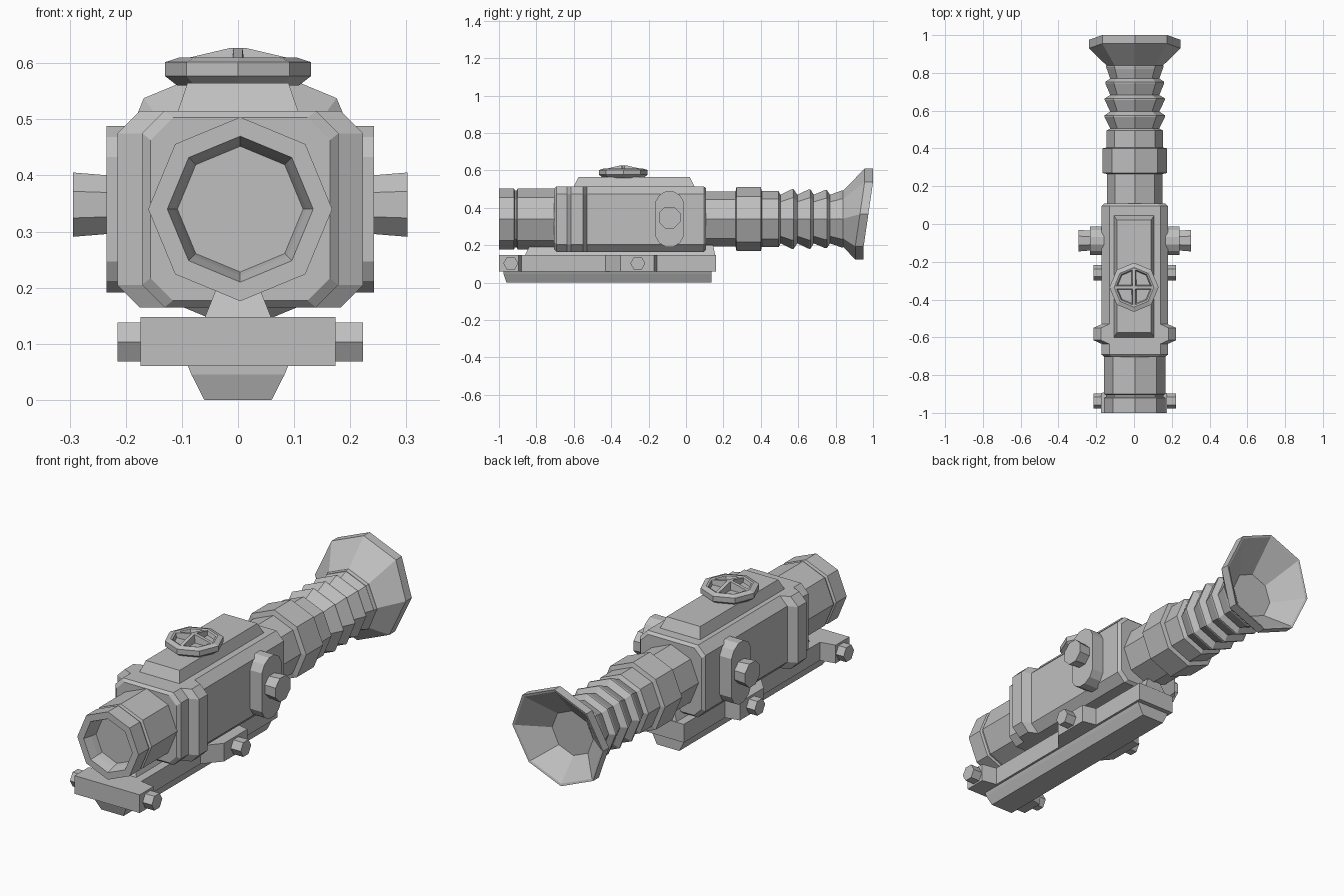
import bpy, bmesh
from math import sin, cos, pi

if "Cube" in bpy.data.objects:
    bpy.data.objects.remove(bpy.data.objects["Cube"], do_unlink=True)

grey = bpy.data.materials.new("plain grey")
grey.use_nodes = True
COLOUR = (0.52, 0.52, 0.52, 1)
grey.diffuse_color = COLOUR
grey.node_tree.nodes["Principled BSDF"].inputs["Base Color"].default_value = COLOUR
CX, AXIS_Z = 0.004, 0.34


def loft(name, rings):
    """Skin a list of equal-sized rings and cap both ends."""
    bm = bmesh.new()
    rows = [[bm.verts.new(p) for p in ring] for ring in rings]
    n = len(rows[0])
    for a, b in zip(rows, rows[1:]):
        for i in range(n):
            j = (i + 1) % n
            bm.faces.new((a[i], a[j], b[j], b[i]))
    bm.faces.new(rows[0][::-1])
    bm.faces.new(rows[-1])
    bmesh.ops.recalc_face_normals(bm, faces=bm.faces)
    mesh = bpy.data.meshes.new(name)
    bm.to_mesh(mesh)
    bm.free()
    mesh.materials.append(grey)
    ob = bpy.data.objects.new(name, mesh)
    bpy.context.collection.objects.link(ob)
    return ob


def ngon(r, n=8, turn=0.0):
    return [(r * cos(2 * pi * i / n + turn), r * sin(2 * pi * i / n + turn)) for i in range(n)]


def tube(name, profile):
    """Octagonal turning along y from (y, radius) pairs."""
    return loft(name, [[(CX + u, y, AXIS_Z + v) for u, v in ngon(r)] for y, r in profile])


def side_rod(name, side, y, z, profile, n, stretch=0.0, turn=0.0):
    """Turning along x from (x, radius) pairs; stretch makes it a stadium."""
    return loft(name, [[(CX + side * x, y + u, z + v + (stretch if v > 0 else -stretch))
                        for u, v in ngon(r, n, turn)] for x, r in profile])


def prism(name, sections):
    """Box-like loft along z from (z, half width, y front, y back)."""
    return loft(name, [[(-w, a, z), (w, a, z), (w, b, z), (-w, b, z)] for z, w, a, b in sections])


# Front objective tube with collar groove and recessed lens
tube("objective_tube", [(-0.93, 0.112), (-0.96, 0.118), (-1, 0.13), (-1, 0.164), (-0.92, 0.164),
                        (-0.915, 0.152), (-0.905, 0.152), (-0.9, 0.164), (-0.69, 0.164)])

# Main housing: chamfered box with a wider band near the front
def housing_ring(y, w, inset=0.0):
    lo, hi, c = 0.165 + inset, 0.515 - inset, 0.04
    w -= inset
    half = [(w - c, lo), (w, lo + c), (w, hi - c), (w - c, hi)]
    return [(CX + x, y, z) for x, z in half + [(-x, z) for x, z in half[::-1]]]

loft("housing", [housing_ring(*s) for s in (
    (-0.705, 0.172, 0.012), (-0.692, 0.175), (-0.635, 0.175), (-0.615, 0.219), (-0.55, 0.219),
    (-0.53, 0.175), (0.095, 0.175), (0.108, 0.175, 0.012))])

# Raised plate on top
prism("top_plate", [(0.505, 0.11, -0.602, 0.047), (0.515, 0.107, -0.6, 0.045), (0.565, 0.09, -0.575, 0.02)])

# Rear tube with collar, then the ribbed bellows
rear = [(0.09, 0.147), (0.265, 0.147), (0.27, 0.172), (0.4, 0.172), (0.405, 0.15), (0.495, 0.15)]
for start, peak in ((0.505, 0.16), (0.595, 0.159), (0.683, 0.156), (0.77, 0.152)):
    rear += [(start, 0.13), (start + 0.062, peak), (start + 0.07, peak)]
tube("rear_tube_and_bellows", rear + [(0.845, 0.13)])

# Flared eyecup: slanted rim, hollow inside
def cup_ring(y, r, lean, z=0.366):
    return [(CX + u, y + lean * max(-1, min(1, v / (0.7 * r))), z + v) for u, v in ngon(r)]

loft("eyecup", [cup_ring(0.82, 0.148, 0, 0.342), cup_ring(0.84, 0.15, 0, 0.342),
                cup_ring(0.93, 0.243, 0.025), cup_ring(0.975, 0.243, 0.025),
                cup_ring(0.972, 0.232, 0.025), cup_ring(0.86, 0.11, 0.005, 0.345)])

# Top adjustment knob with hollowed face and crossed spokes
KNOB_Y = -0.335
loft("top_knob", [[(u, KNOB_Y + v, z) for u, v in ngon(r)] for z, r in (
    (0.56, 0.108), (0.577, 0.13), (0.602, 0.13), (0.61, 0.105), (0.607, 0.096), (0.59, 0.09))])
for name, swap in (("knob_spoke_across", False), ("knob_spoke_along", True)):
    ring_list = []
    for t, top in ((-0.1, 0.607), (-0.015, 0.627), (0.015, 0.627), (0.1, 0.607)):
        pts = [(-0.014, 0.58), (0.014, 0.58), (0.008, top), (-0.008, top)]
        ring_list.append([(s, KNOB_Y + t, z) if swap else (t, KNOB_Y + s, z) for s, z in pts])
    loft(name, ring_list)

# Mount: neck, clamp plate that widens at the two clamps, lower rail
prism("mount_neck", [(0.14, 0.062, -0.865, 0.158), (0.2, 0.038, -0.835, 0.145)])
plate = [(-1, 0.174), (-0.895, 0.174), (-0.88, 0.1), (-0.43, 0.1), (-0.35, 0.17),
         (-0.17, 0.17), (-0.155, 0.1), (0.16, 0.1)]
loft("mount_plate", [[(-w, y, 0.06), (w, y, 0.06), (w, y, 0.11), (w, y, 0.148),
                      (-w, y, 0.148), (-w, y, 0.11)] for y, w in plate])
prism("lower_rail", [(0, 0.06, -0.96, 0.137), (0.045, 0.083, -0.975, 0.137), (0.062, 0.09, -0.975, 0.137)])

# Paired side parts: turret pods, knobs and clamp screws
for side, word in ((1, "left"), (-1, "right")):
    side_rod(word + "_turret_pod", side, -0.088, AXIS_Z, [(0.16, 0.078), (0.238, 0.078)],
             12, 0.073, pi / 12)
    side_rod(word + "_turret_knob", side, -0.088, 0.348, [(0.23, 0.056), (0.298, 0.062)], 8, 0, pi / 8)
    for place, y in (("front", -0.937), ("rear", -0.258)):
        side_rod(f"{word}_{place}_screw", side, y, 0.103, [(0.16, 0.04), (0.219, 0.04)], 6)
